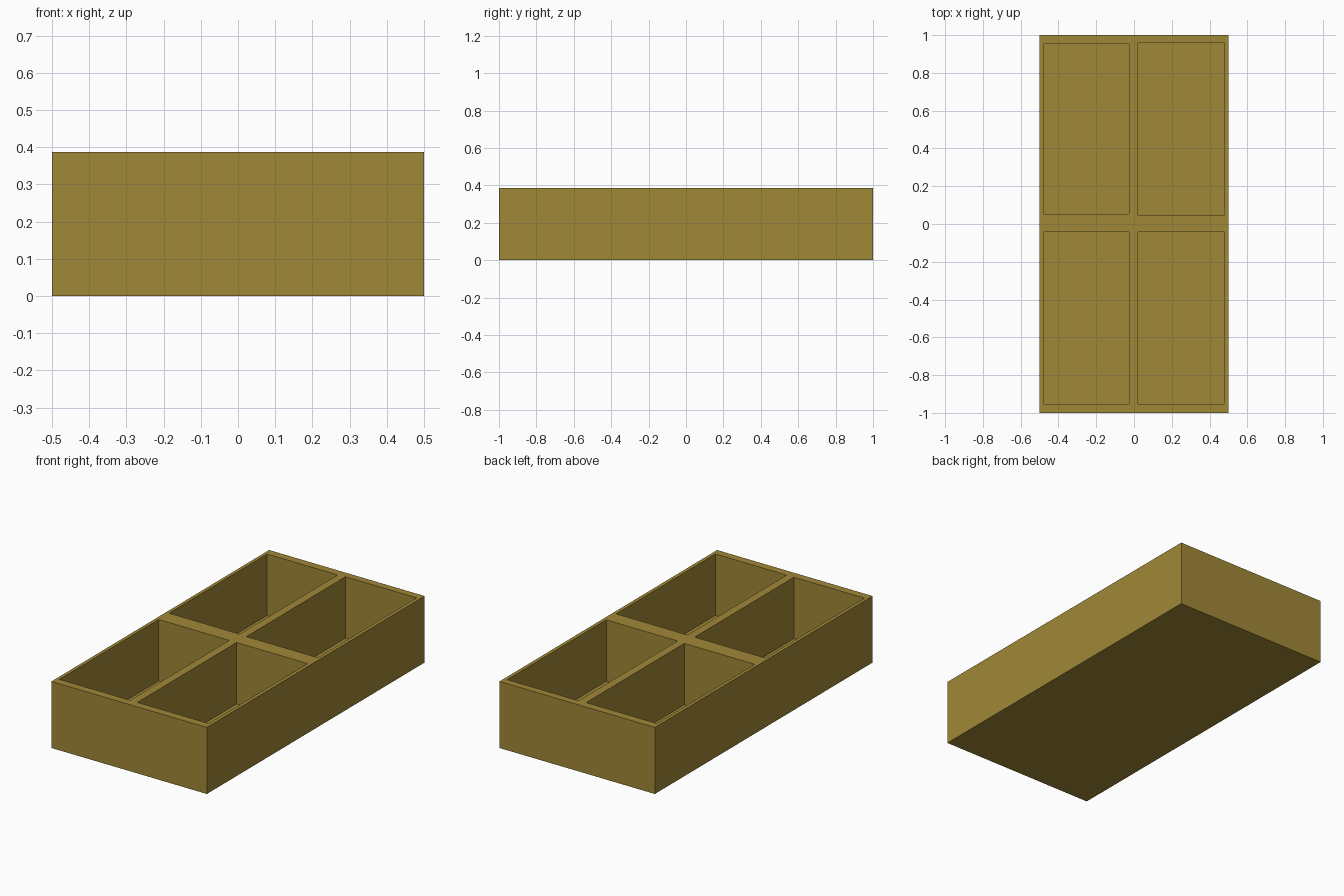
import bpy, bmesh
from mathutils import Matrix, Vector

if "Cube" in bpy.data.objects:
    bpy.data.objects.remove(bpy.data.objects["Cube"])

HEIGHT = 0.387
FLOOR = 0.03

wood = bpy.data.materials.new("olive_wood")
wood.diffuse_color = (0.35, 0.245, 0.038, 1)
wood.use_nodes = True
wood.node_tree.nodes["Principled BSDF"].inputs["Base Color"].default_value = wood.diffuse_color


def box(name, lo, hi):
    """Axis-aligned box between two corners."""
    lo, hi = Vector(lo), Vector(hi)
    bm = bmesh.new()
    m = Matrix.Translation((lo + hi) / 2) @ Matrix.Diagonal((*(hi - lo), 1))
    bmesh.ops.create_cube(bm, size=1, matrix=m)
    mesh = bpy.data.meshes.new(name)
    bm.to_mesh(mesh)
    bm.free()
    mesh.materials.append(wood)
    ob = bpy.data.objects.new(name, mesh)
    bpy.context.collection.objects.link(ob)
    return ob


# Outer block of the tray
tray = box("compartment_tray", (-0.5, -1, 0), (0.5, 1, HEIGHT))

# Four pockets: x0, x1, y0, y1
pockets = {
    "back_left": (-0.48, -0.026, 0.053, 0.953),
    "back_right": (0.021, 0.479, 0.048, 0.958),
    "front_left": (-0.48, -0.026, -0.954, -0.043),
    "front_right": (0.021, 0.479, -0.954, -0.043),
}
for name, (x0, x1, y0, y1) in pockets.items():
    cutter = box(name + "_pocket_cutter", (x0, y0, FLOOR), (x1, y1, HEIGHT + 0.1))
    cutter.hide_render = True
    cutter.display_type = 'WIRE'
    mod = tray.modifiers.new(name + "_pocket", 'BOOLEAN')
    mod.operation = 'DIFFERENCE'
    mod.solver = 'EXACT'
    mod.object = cutter
